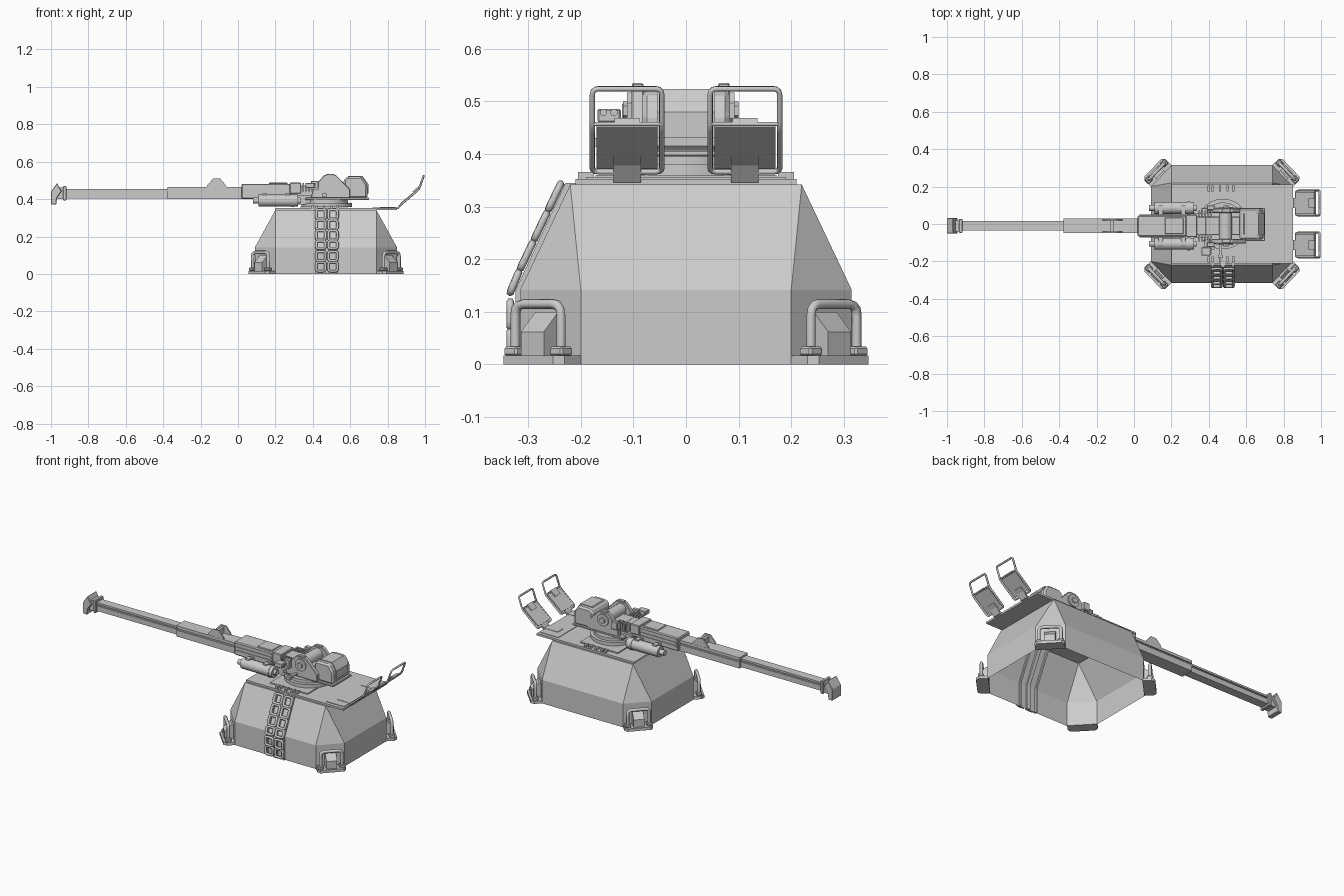
import bpy, bmesh, math
from mathutils import Vector, Matrix

if "Cube" in bpy.data.objects:
    bpy.data.objects.remove(bpy.data.objects["Cube"])

GY = -0.01  # gun centre line


def obj_from(name, bm, bevel=0):
    bmesh.ops.recalc_face_normals(bm, faces=bm.faces)
    me = bpy.data.meshes.new(name)
    bm.to_mesh(me)
    bm.free()
    ob = bpy.data.objects.new(name, me)
    bpy.context.collection.objects.link(ob)
    if bevel:
        m = ob.modifiers.new("bevel", 'BEVEL')
        m.width, m.segments, m.limit_method = bevel, 1, 'ANGLE'
    return ob


def prism(name, pts, a, b, axis='y', bevel=0, mat=None):
    """Extrude a closed 2D profile from a to b; axis y: (x,z), x: (y,z), z: (x,y)."""
    put = {'y': lambda p, t: (p[0], t, p[1]), 'x': lambda p, t: (t, p[0], p[1]),
           'z': lambda p, t: (p[0], p[1], t)}[axis]
    bm = bmesh.new()
    lo = [bm.verts.new(put(p, a)) for p in pts]
    hi = [bm.verts.new(put(p, b)) for p in pts]
    bm.faces.new(lo)
    bm.faces.new(hi)
    n = len(pts)
    for i in range(n):
        bm.faces.new((lo[i], lo[(i + 1) % n], hi[(i + 1) % n], hi[i]))
    ob = obj_from(name, bm, bevel)
    if mat:
        ob.data.transform(mat)
    return ob


def box(name, x0, x1, y0, y1, z0, z1, bevel=0, mat=None):
    return prism(name, [(x0, z0), (x1, z0), (x1, z1), (x0, z1)], y0, y1, 'y', bevel, mat)


def disc(name, c, r, a, b, axis, n=24):
    pts = [(c[0] + r * math.cos(2 * math.pi * (i + .5) / n),
            c[1] + r * math.sin(2 * math.pi * (i + .5) / n)) for i in range(n)]
    ob = prism(name, pts, a, b, axis)
    if n > 8:
        ob.data.shade_smooth()
        ob.data.set_sharp_from_angle(angle=math.radians(35))
    return ob


def tube(name, pts, r, fillet=0.0, cyclic=False, mat=None):
    """Round bar along a path whose corners are filleted."""
    pts = [Vector(p) for p in pts]
    path, n = [], len(pts)
    for i, p in enumerate(pts):
        if not fillet or (not cyclic and i in (0, n - 1)):
            path.append(p)
            continue
        a = p + (pts[i - 1] - p).normalized() * fillet
        b = p + (pts[(i + 1) % n] - p).normalized() * fillet
        for k in range(4):
            t = k / 3
            path.append(a * (1 - t) ** 2 + p * 2 * t * (1 - t) + b * t * t)
    cu = bpy.data.curves.new(name, 'CURVE')
    cu.dimensions, cu.bevel_depth, cu.bevel_resolution, cu.use_fill_caps = '3D', r, 1, True
    s = cu.splines.new('POLY')
    s.points.add(len(path) - 1)
    for q, p in zip(s.points, path):
        q.co = (*(mat @ p if mat else p), 1)
    s.use_cyclic_u, s.use_smooth = cyclic, True
    ob = bpy.data.objects.new(name, cu)
    bpy.context.collection.objects.link(ob)
    bpy.ops.object.select_all(action='DESELECT')
    ob.select_set(True)
    bpy.context.view_layer.objects.active = ob
    bpy.ops.object.convert(target='MESH')
    return ob


# Bunker body: hollow, chamfered corners narrowing to a rectangular top
CX, HX, HY = 0.47, 0.38, 0.315
ring = [(.38, -.2), (.38, .2), (.27, HY), (-.27, HY), (-.38, .2), (-.38, -.2), (-.27, -HY), (.27, -HY)]
bm = bmesh.new()
lo = [bm.verts.new((CX + x, y, 0)) for x, y in ring]
mid = [bm.verts.new((CX + x, y, .142)) for x, y in ring]
top = [bm.verts.new((CX + x, y, .342)) for x, y in [(.27, -.22), (.27, .22), (-.27, .22), (-.27, -.22)]]
bm.faces.new(top)
for i in range(8):
    bm.faces.new((lo[i], lo[(i + 1) % 8], mid[(i + 1) % 8], mid[i]))
for k in range(4):
    a, b, c = mid[2 * k], mid[2 * k + 1], mid[(2 * k + 2) % 8]
    bm.faces.new((a, b, top[(k + 1) % 4], top[k]))
    bm.faces.new((b, c, top[(k + 1) % 4]))
obj_from("bunker_body", bm)

# Deck plate and its small fittings
box("deck_plate", .2, .85, -.21, .21, .341, .353)
box("rear_deck_panel", .72, .84, -.19, .19, .353, .356)
box("turret_floor_plate", .335, .585, -.172, .172, .353, .36)
for s in (-1, 1):
    for x in (.4, .42, .46, .5, .53):
        box("deck_clip", x - .006, x + .006, s * .19 - .015, s * .19 + .015, .35, .366)

# Corner feet: pad, wedge, grab bar with sockets
for sx in (-1, 1):
    for sy in (-1, 1):
        u = Vector((-sx * .69, sy * .724, 0))
        v = Vector((sx * .724, sy * .69, 0))
        o = Vector((CX + sx * .325, sy * .2575, 0))
        M = Matrix(((u.x, v.x, 0, o.x), (u.y, v.y, 0, o.y), (0, 0, 1, 0), (0, 0, 0, 1)))
        pad = [(-.08, -.005), (.08, -.005), (.08, .045), (.065, .062), (-.065, .062), (-.08, .045)]
        parts = [prism("foot_pad", pad, 0, .017, 'z', 0, M),
                 prism("foot_wedge", [(-.005, .016), (.05, .016), (.05, .062), (.01, .1), (-.005, .1)],
                       -.03, .03, 'x', 0, M @ Matrix(((0, 0, 0, 0),) * 0 or
                       ((1, 0, 0, 0), (0, 1, 0, 0), (0, 0, 1, 0), (0, 0, 0, 1))))]
        for k in (-1, 1):
            parts.append(box("bar_socket", k * .06 - .017, k * .06 + .017, .018, .05, .016, .034, .004, M))
        tube("foot_grab_bar", [(-.06, .034, .02), (-.06, .034, .115), (.06, .034, .115), (.06, .034, .02)],
             .0095, .022, False, M)
        for p in parts:
            b = bmesh.new()
            b.from_mesh(p.data)
            bmesh.ops.recalc_face_normals(b, faces=b.faces)
            b.to_mesh(p.data)
            b.free()

# Ladder on the front wall: backing rails and two columns of rung loops
def wall(z):
    return -HY if z <= .142 else -HY + (z - .142) / .2 * .095
for x0, x1 in ((.415, .425), (.464, .486), (.525, .535)):
    prism("ladder_rail", [(-HY - .009, 0), (-HY - .009, .142), (-.229, .345), (-.205, .345),
                          (-HY + .01, .142), (-HY + .01, 0)], x0, x1, 'x')
for i in range(6):
    z0, z1 = .015 + i * .056, .063 + i * .056
    if i == 2:
        z0 += .01
    y0, y1 = wall(z0) - .019, wall(z1) - .019
    for x in (.4425, .5075):
        tube("ladder_rung", [(x - .024, y0, z0), (x + .024, y0, z0), (x + .024, y1, z1), (x - .024, y1, z1)],
             .0075, .011, True)

# Two rear seats with tube frames
for s in (-1, 1):
    c = s * .112
    prism("seat_bracket", [(.76, .353), (.858, .346), (.882, .378), (.902, .393), (.899, .399),
                           (.876, .385), (.853, .357), (.76, .359)], c - .026, c + .026)
    prism("seat_panel", [(.872, .372), (.967, .45), (.962, .456), (.867, .378)], c - .058, c + .058)
    prism("seat_pad", [(.94, .434), (.972, .461), (.965, .468), (.933, .441)], c - .024, c + .024)
    w = .066
    tube("seat_frame", [(.866, c - w, .366), (.967, c - w, .452), (.993, c - w, .524), (.993, c + w, .524),
                        (.967, c + w, .452), (.866, c + w, .366)], .0055, .012, True)
    tube("seat_crossbar", [(.969, c - w, .457), (.969, c + w, .457)], .0045)

# Slewing ring and turret platform
disc("slewing_ring", (.475, 0), .135, .358, .38, 'z', 32)
disc("slewing_collar", (.475, 0), .115, .38, .398, 'z', 32)
box("turret_platform", .36, .7, -.09, .085, .395, .408, .003)

# Rear breech housing
prism("breech_housing", [(.565, .405), (.692, .405), (.692, .478), (.664, .52), (.585, .52), (.565, .505)],
      -.084, .084, 'y', .01)
prism("breech_cover_strip", [(.585, .515), (.59, .524), (.666, .524), (.697, .48), (.697, .43), (.69, .43)],
      -.055, .055)

# Trunnion cheeks, hubs and shaft
for s in (-1, 1):
    y = GY + s * .082
    prism("trunnion_cheek", [(.39, .405), (.6, .405), (.6, .45), (.525, .528), (.46, .528), (.4, .46)],
          y - .012, y + .012, 'y', .003)
    disc("trunnion_hub", (.493, .482), .038, y + s * .01, y + s * .02, 'y', 8)
    disc("trunnion_bolt", (.493, .482), .018, y + s * .018, y + s * .028, 'y', 6)
    box("cheek_cap", .47, .515, y - .011, y + .011, .52, .535, .003)
disc("trunnion_shaft", (.49, .485), .035, GY - .08, GY + .08, 'y', 20)
box("breech_block", .38, .58, GY - .05, GY + .05, .405, .475, .004)

# Receiver with top panel, side ribs and vents
box("receiver", .02, .28, GY - .056, GY + .056, .402, .482, .005)
box("receiver_rear", .275, .41, GY - .05, GY + .05, .41, .474, .004)
box("receiver_collar", .278, .338, GY - .06, GY + .06, .43, .488, .004)
box("receiver_top_panel", .165, .265, GY - .044, GY + .044, .48, .488, .003)
for s in (-1, 1):
    y = GY + s * .057
    for z in (.43, .45, .472):
        box("receiver_rib", .03, .27, y - .004, y + .004, z - .005, z + .005)
    for k in range(5):
        x = .345 + k * .016
        box("cooling_fin", x, x + .009, GY + s * .065 - .018, GY + s * .065 + .018, .44, .486)

# Recoil cylinders and brackets on both sides
for s in (-1, 1):
    y = GY + s * .096
    disc("recoil_cylinder", (y, .392), .032, .11, .32, 'x', 20)
    disc("recoil_rod", (y, .392), .016, .08, .335, 'x', 12)
    disc("recoil_band", (y, .392), .035, .285, .3, 'x', 20)
    for x in (.13, .25):
        box("recoil_bracket", x, x + .025, y - .02 if s > 0 else y - .012,
            y + .012 if s > 0 else y + .02, .4, .43)
        box("recoil_arm", x, x + .025, min(y, GY + s * .05), max(y, GY + s * .05), .408, .425)
    box("cradle_support", .32, .4, GY + s * .045 - .02, GY + s * .045 + .02, .37, .42)

# Twin-lens sight on the front side, small box on the other
box("sight_box", .36, .41, -.168, -.124, .46, .486, .003)
box("sight_arm", .375, .43, -.135, -.08, .45, .465)
box("sight_mount", .39, .43, -.122, -.098, .45, .497, .003)
box("rear_side_box", .39, .43, .075, .1, .45, .497, .003)
for y in (-.157, -.137):
    disc("sight_lens", (y, .479), .007, .405, .415, 'x', 12)
box("side_lever", .45, .475, -.182, -.165, .413, .43)
box("lever_arm", .455, .47, -.17, -.09, .416, .426)

# Barrel sleeve and barrel, both with a groove along each side
def grooved(name, x0, x1, w, z0, za, zb, z1, g):
    half = [(w, z0), (w, za), (w - g, za), (w - g, zb), (w, zb), (w, z1)]
    prism(name, [(GY + a, z) for a, z in half] + [(GY - a, z) for a, z in half[::-1]], x0, x1, 'x')
grooved("barrel_sleeve", -.378, .03, .039, .4, .438, .448, .465, .008)
grooved("barrel", -.955, -.37, .026, .404, .435, .444, .455, .008)

# Sight bracket on the sleeve
for s in (-1, 1):
    y = GY + s * .034
    prism("sight_bracket", [(-.17, .462), (-.06, .462), (-.068, .478), (-.095, .51), (-.132, .51), (-.162, .478)],
          y - .004, y + .004)
box("sight_crossbar", -.125, -.108, GY - .034, GY + .034, .462, .5)

# Muzzle brake: collar and angled baffle
box("muzzle_collar", -.935, -.917, GY - .038, GY + .038, .393, .47, .003)
box("muzzle_neck", -.965, -.93, GY - .03, GY + .03, .4, .462)
prism("muzzle_baffle", [(-1, .372), (-.972, .372), (-.967, .408), (-.943, .442), (-.968, .486), (-1, .44)],
      GY - .042, GY + .042, 'y', .003)
